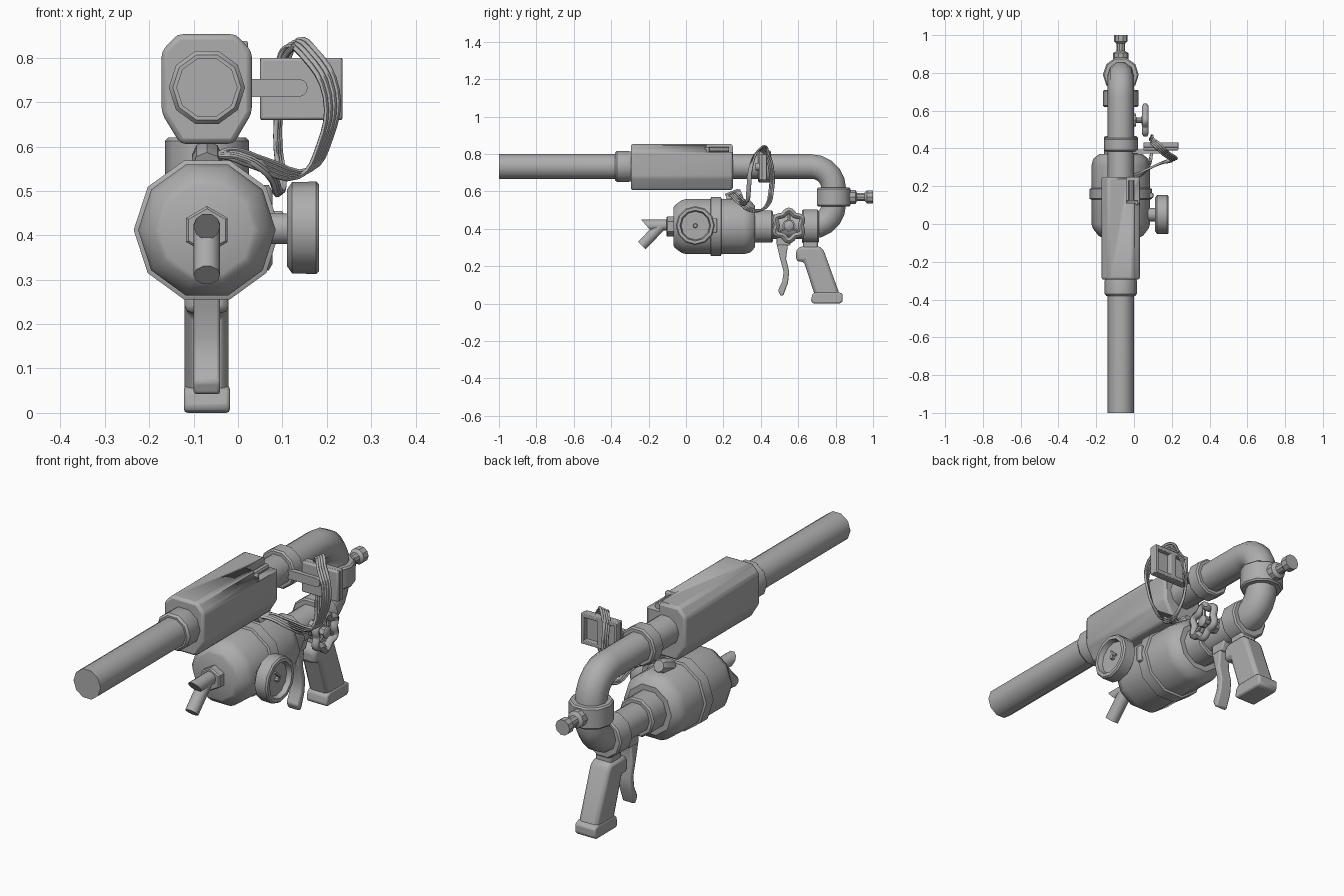
import bpy, bmesh, math
from mathutils import Vector, Matrix

if "Cube" in bpy.data.objects:
    bpy.data.objects.remove(bpy.data.objects["Cube"])

grey = bpy.data.materials.new("plain_grey")
grey.diffuse_color = (0.42, 0.42, 0.42, 1)
grey.use_nodes = True
grey.node_tree.nodes["Principled BSDF"].inputs["Base Color"].default_value = grey.diffuse_color
CX, TOP, LOW = -0.07, 0.733, 0.412        # shared pipe axis and its two heights


def finish(name, bm, angle=40, bevel=0, segs=2):
    bmesh.ops.recalc_face_normals(bm, faces=bm.faces)
    me = bpy.data.meshes.new(name)
    bm.to_mesh(me)
    bm.free()
    ob = bpy.data.objects.new(name, me)
    bpy.context.collection.objects.link(ob)
    me.materials.append(grey)
    if bevel:
        m = ob.modifiers.new("bevel", 'BEVEL')
        m.width, m.segments, m.limit_method = bevel, segs, 'ANGLE'
        m.angle_limit = math.radians(30)
    bpy.ops.object.select_all(action='DESELECT')
    ob.select_set(True)
    bpy.context.view_layer.objects.active = ob
    bpy.ops.object.shade_smooth_by_angle(angle=math.radians(angle))
    return ob


def skin(bm, rings):
    n = len(rings[0])
    for a, b in zip(rings, rings[1:]):
        for i in range(n):
            bm.faces.new((a[i], a[(i + 1) % n], b[(i + 1) % n], b[i]))
    bm.faces.new(rings[0])
    bm.faces.new(rings[-1])


def lathe(name, origin, axis, profile, n=10, phase=0, angle=40):
    """Turned part: profile is (distance along axis, radius)."""
    w = Vector(axis).normalized()
    u = Vector((0, 1, 0)) if abs(w.x) > 0.9 else Vector((1, 0, 0))
    v = w.cross(u)
    bm = bmesh.new()
    rings = []
    for t, r in profile:
        rings.append([bm.verts.new(Vector(origin) + w * t + r * (
            u * math.cos(phase + math.tau * i / n) + v * math.sin(phase + math.tau * i / n)))
            for i in range(n)])
    skin(bm, rings)
    return finish(name, bm, angle)


def tube(name, pts, r, n=10):
    """Pipe whose path lies in the plane x = CX; pts are (y, z)."""
    bm = bmesh.new()
    P = [Vector((CX, y, z)) for y, z in pts]
    rings = []
    for i, p in enumerate(P):
        t = (P[min(i + 1, len(P) - 1)] - P[max(i - 1, 0)]).normalized()
        v = t.cross(Vector((1, 0, 0)))
        rings.append([bm.verts.new(p + Vector((r * math.cos(a), 0, 0)) + v * r * math.sin(a))
                      for a in (math.tau * k / n for k in range(n))])
    skin(bm, rings)
    return finish(name, bm)


def prism(name, pts, axis, lo, hi, bevel=0.0, segs=2):
    """Extruded outline: (y, z) along x, or (x, z) along y."""
    bm = bmesh.new()
    place = (lambda p, d: (d, p[0], p[1])) if axis == 'x' else (lambda p, d: (p[0], d, p[1]))
    skin(bm, [[bm.verts.new(place(p, d)) for p in pts] for d in (lo, hi)])
    return finish(name, bm, 35, bevel, segs)


def box(name, lo, hi, bevel=0.0, rot_x=0):
    lo, hi = Vector(lo), Vector(hi)
    bm = bmesh.new()
    bmesh.ops.create_cube(bm, size=1)
    mat = Matrix.Translation((lo + hi) / 2) @ Matrix.Rotation(rot_x, 4, 'X') @ Matrix.Diagonal((*(hi - lo), 1))
    bmesh.ops.transform(bm, matrix=mat, verts=bm.verts)
    return finish(name, bm, 35, bevel)


def wire(name, pts, r, cyclic=False, res=4):
    cu = bpy.data.curves.new(name, 'CURVE')
    cu.dimensions, cu.bevel_depth, cu.bevel_resolution, cu.resolution_u = '3D', r, 1, res
    cu.use_fill_caps = True
    sp = cu.splines.new('BEZIER')
    sp.bezier_points.add(len(pts) - 1)
    for b, p in zip(sp.bezier_points, pts):
        b.co = p
        b.handle_left_type = b.handle_right_type = 'AUTO'
    sp.use_cyclic_u = cyclic
    ob = bpy.data.objects.new(name, cu)
    bpy.context.collection.objects.link(ob)
    cu.materials.append(grey)
    bpy.ops.object.select_all(action='DESELECT')
    ob.select_set(True)
    bpy.context.view_layer.objects.active = ob
    bpy.ops.object.convert(target='MESH')
    bpy.ops.object.shade_smooth_by_angle(angle=math.radians(60))


def collar(name, origin, axis, length, r):
    c = 0.007
    lathe(name, origin, axis, [(0, r - c), (c, r), (length - c, r), (length, r - c)])


# Main pipe: barrel, two elbows and the return into the tank
path = [(-1.0, TOP), (0.67, TOP)]
path += [(0.67 + 0.12 * math.sin(a), TOP - 0.12 + 0.12 * math.cos(a))
         for a in (math.radians(d) for d in (18, 36, 54, 72, 90))]
path += [(0.67 + 0.12 * math.cos(a), LOW + 0.12 - 0.12 * math.sin(a))
         for a in (math.radians(d) for d in (0, 18, 36, 54, 72, 90))]
path += [(0.34, LOW)]
tube("main_pipe", path, 0.069)
Y = (0, 1, 0)
lathe("barrel_collar", (CX, -0.38, TOP), Y, [(0, 0.077), (0.01, 0.086), (0.075, 0.086), (0.1, 0.08)])
collar("upper_pipe_ring", (CX, 0.385, TOP), Y, 0.07, 0.09)
collar("elbow_ring", (CX, 0.79, 0.52), (0, 0, 1), 0.1, 0.095)
collar("grip_ring", (CX, 0.62, LOW), Y, 0.09, 0.095)
collar("tank_neck", (CX, 0.34, LOW), Y, 0.125, 0.09)

# Housing around the barrel, with a latch notch
housing = prism("housing", [(-0.172, 0.675), (-0.13, 0.606), (-0.01, 0.606), (0.031, 0.675),
                            (0.031, 0.815), (-0.005, 0.853), (-0.136, 0.853), (-0.172, 0.815)],
                'y', -0.295, 0.25, 0.012)
cutter = box("notch_cutter", (-0.04, 0.11, 0.81), (0.1, 0.3, 0.9))
cutter.hide_render = True
cutter.hide_set(True)
cut = housing.modifiers.new("notch", 'BOOLEAN')
cut.object, cut.operation, cut.solver = cutter, 'DIFFERENCE', 'EXACT'
lathe("latch_pin", (-0.015, 0.12, 0.822), Y, [(0, 0.014), (0.11, 0.014)], 8)
box("latch_tab", (-0.04, 0.10, 0.80), (0.022, 0.125, 0.838), 0.004)

# Pressure tank with band
lathe("tank", (CX, 0, LOW), Y, [(-0.068, 0.105), (-0.062, 0.118), (-0.025, 0.147), (0.0, 0.155),
                                (0.31, 0.155), (0.345, 0.146), (0.37, 0.115)])
lathe("tank_band", (CX, 0.13, LOW), Y, [(0, 0.157), (0.004, 0.165), (0.056, 0.165), (0.06, 0.157)])
box("band_buckle", (0.07, 0.137, 0.38), (0.102, 0.165, 0.455), 0.005)
lathe("tank_fitting", (CX, 0.22, 0.555), (0, 0.9, 0.35), [(0, 0.034), (0.07, 0.034), (0.085, 0.026)], 8)

# Front nut and forked spout
lathe("spout_nut", (CX, -0.105, LOW), Y, [(0, 0.048), (0.006, 0.054), (0.045, 0.054)], 6, math.pi / 2, 20)
prism_pts = [(-0.24, 0.45), (-0.19, 0.39), (-0.09, 0.39), (-0.09, 0.45)]
spout = lathe("straight_spout", (CX, -0.215, 0.42), Y, [(0, 0.03), (0.13, 0.03)])
for v in spout.data.vertices:                      # slanted mouth
    if v.co.y < -0.2:
        v.co.y -= (v.co.z - 0.42) * 0.85
lathe("angled_spout", (CX, -0.125, 0.425), (0, -0.115, -0.118), [(0, 0.03), (0.16, 0.03)])

# Pressure gauge
X = (1, 0, 0)
lathe("gauge_stem", (0.06, 0.05, 0.415), X, [(0, 0.036), (0.06, 0.036)])
lathe("gauge", (0, 0.05, 0.417), X, [(0.11, 0.086), (0.122, 0.103), (0.176, 0.104), (0.183, 0.098),
                                    (0.183, 0.082), (0.16, 0.076)], 12)
box("gauge_needle", (0.16, 0.03, 0.432), (0.168, 0.08, 0.44), 0, math.radians(-42))
lathe("needle_pivot", (0.158, 0.05, 0.417), X, [(0, 0.013), (0.016, 0.01)], 8)

# Lobed valve wheel
wy, wz = 0.55, 0.417
lobes = []
for i in range(24):
    a = math.tau * i / 24
    r = 0.072 + 0.009 * math.cos(6 * a + math.pi)
    lobes.append((0.06, wy + r * math.cos(a), wz + r * math.sin(a)))
wire("valve_wheel", lobes, 0.018, True, 2)
lathe("valve_stem", (-0.03, wy, wz), X, [(0, 0.035), (0.04, 0.035), (0.042, 0.015), (0.105, 0.015)], 8)
lathe("valve_hub", (0.04, wy, wz), X, [(0, 0.022), (0.006, 0.028), (0.03, 0.028), (0.036, 0.02)], 8)
for i in range(3):
    a = math.radians(90 + 120 * i)
    lathe("valve_spoke", (0.058, wy, wz), (0, math.cos(a), math.sin(a)), [(0.015, 0.01), (0.068, 0.008)], 6)

# Trigger lever and grip
prism("trigger_mount", [(0.485, 0.36), (0.485, 0.31), (0.555, 0.31), (0.575, 0.36)], 'x', -0.1, -0.04, 0.006)
prism("trigger", [(0.485, 0.315), (0.545, 0.315), (0.535, 0.24), (0.552, 0.17), (0.545, 0.11),
                  (0.52, 0.042), (0.505, 0.042), (0.492, 0.07), (0.515, 0.12), (0.522, 0.17),
                  (0.503, 0.24)], 'x', -0.1, -0.04, 0.007)
prism("grip", [(0.59, 0.225), (0.588, 0.285), (0.612, 0.306), (0.718, 0.306), (0.738, 0.28),
               (0.825, 0.04), (0.69, 0.04), (0.63, 0.225)], 'x', -0.12, -0.021, 0.022, 2)
prism("grip_base", [(0.668, 0.012), (0.675, 0.05), (0.695, 0.062), (0.815, 0.062), (0.838, 0.052),
                    (0.838, 0.012), (0.825, 0.0), (0.68, 0.0)], 'x', -0.122, -0.018, 0.012)
box("grip_neck", (-0.11, 0.625, 0.29), (-0.03, 0.705, 0.36), 0.01)

# Rear fitting
lathe("rear_fitting", (CX, 0.86, 0.57), Y, [(0, 0.04), (0.045, 0.04), (0.055, 0.023), (0.095, 0.023),
                                           (0.107, 0.036), (0.14, 0.036)], 10, 0, 30)

# Side panel: plate with a raised rear frame and bars, on a rounded arm
box("panel_plate", (0.05, 0.39, 0.66), (0.235, 0.41, 0.8), 0.006)
for lo, hi in (((0.05, 0.66), (0.235, 0.678)), ((0.05, 0.782), (0.235, 0.8)),
               ((0.05, 0.66), (0.066, 0.8)), ((0.219, 0.66), (0.235, 0.8)), ((0.12, 0.67), (0.15, 0.79))):
    box("panel_frame", (lo[0], 0.405, lo[1]), (hi[0], 0.432, hi[1]), 0.003)
arm = [(-0.01, 0.712), (-0.01, 0.752)]
arm += [(0.137 + 0.02 * math.sin(a), 0.732 + 0.02 * math.cos(a))
        for a in (math.pi * i / 6 for i in range(7))]
prism("panel_arm", arm, 'y', 0.372, 0.395)

# Ribbon of wires looping over the panel
front_run = [(0.10, 0.435, 0.79), (0.122, 0.42, 0.832), (0.16, 0.38, 0.81), (0.21, 0.345, 0.72),
             (0.195, 0.335, 0.61), (0.15, 0.325, 0.54), (0.05, 0.28, 0.562), (-0.03, 0.25, 0.585), (-0.07, 0.24, 0.57)]
rear_run = [(0.13, 0.40, 0.83), (0.105, 0.43, 0.80), (0.093, 0.458, 0.70), (0.09, 0.455, 0.6), (0.1, 0.43, 0.52),
            (0.092, 0.37, 0.495), (0.07, 0.29, 0.54), (0.0, 0.25, 0.58), (-0.06, 0.24, 0.58)]
for i in range(4):
    k = (i - 1.5) * 0.009
    wire("ribbon_front_wire", [(x + k, y + k * 0.5, z + k * 0.6) for x, y, z in front_run], 0.006)
for i in range(3):
    k = (i - 1) * 0.009
    wire("ribbon_rear_wire", [(x + k * 0.5, y + k, z + k * 0.4) for x, y, z in rear_run], 0.006)
